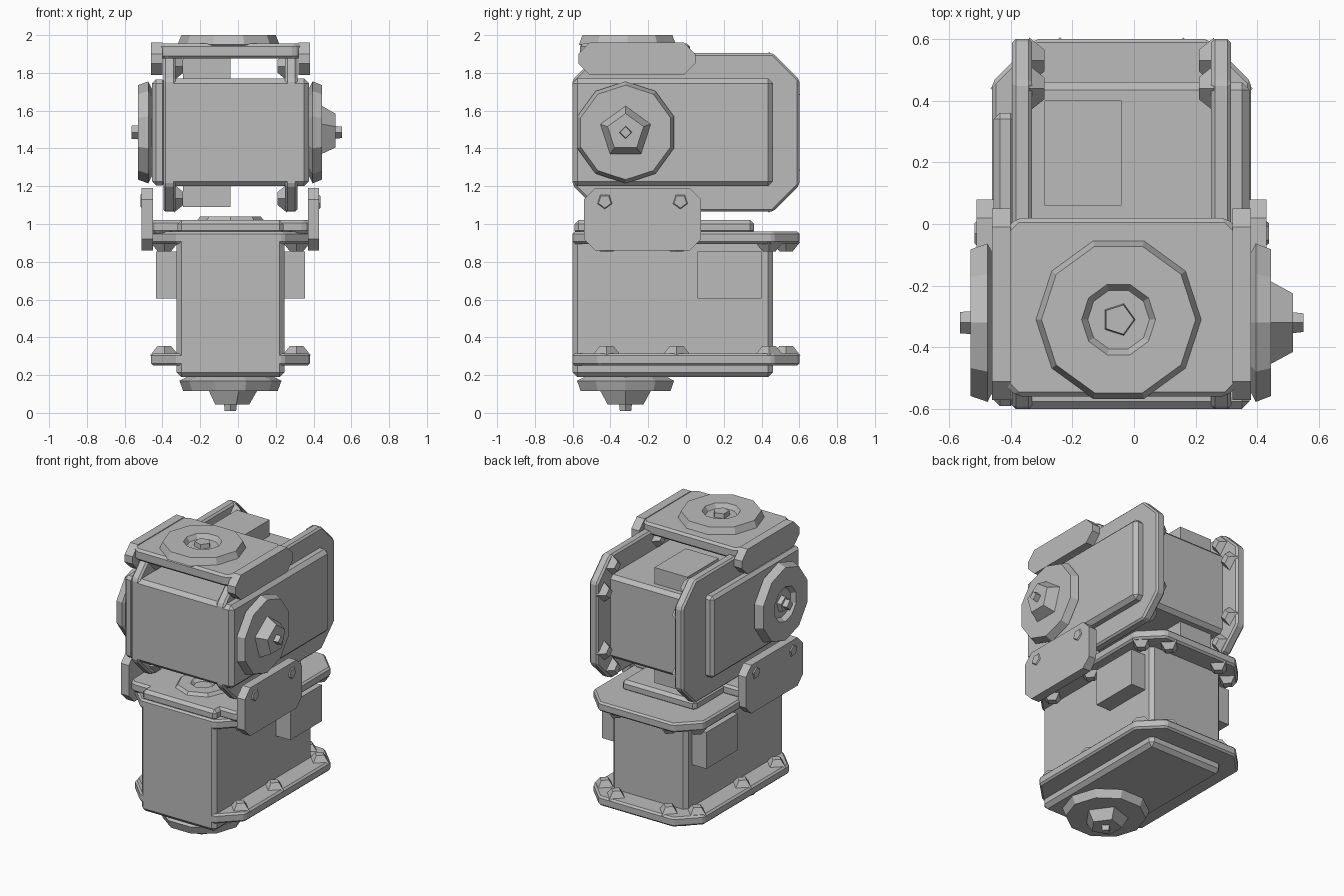
import bpy, bmesh, math
from mathutils import Matrix, Vector

if "Cube" in bpy.data.objects:
    bpy.data.objects.remove(bpy.data.objects["Cube"], do_unlink=True)

grey = bpy.data.materials.new("plain_grey")
grey.use_nodes = True
colour = (0.5, 0.5, 0.5, 1)
grey.diffuse_color = colour
grey.node_tree.nodes["Principled BSDF"].inputs["Base Color"].default_value = colour

CX = -0.04       # shared centre line of the assembly
SHAFT_Y = -0.32  # position of both output shafts


def finish(name, bm, matrix, bevel=0, segments=1):
    bmesh.ops.transform(bm, matrix=matrix, verts=bm.verts)
    bmesh.ops.recalc_face_normals(bm, faces=bm.faces)
    mesh = bpy.data.meshes.new(name)
    bm.to_mesh(mesh)
    bm.free()
    mesh.materials.append(grey)
    obj = bpy.data.objects.new(name, mesh)
    bpy.context.collection.objects.link(obj)
    if bevel:
        mod = obj.modifiers.new("edge_bevel", 'BEVEL')
        mod.width, mod.segments = bevel, segments
    return obj


def box(name, lo, hi, matrix=Matrix(), bevel=0):
    bm = bmesh.new()
    bmesh.ops.create_cube(bm, size=1)
    lo, hi = Vector(lo), Vector(hi)
    for v in bm.verts:
        v.co = (lo + hi) / 2 + Vector(a * b for a, b in zip(v.co, hi - lo))
    return finish(name, bm, matrix, bevel)


def slab(name, u, v, cut, lo, hi, matrix=Matrix(), bevel=0):
    """Rectangle with clipped corners, extruded along local z."""
    (u0, u1), (v0, v1) = u, v
    outline = [(u0 + cut, v0), (u1 - cut, v0), (u1, v0 + cut), (u1, v1 - cut),
               (u1 - cut, v1), (u0 + cut, v1), (u0, v1 - cut), (u0, v0 + cut)]
    bm = bmesh.new()
    face = bm.faces.new([bm.verts.new((a, b, lo)) for a, b in outline])
    top = bmesh.ops.extrude_face_region(bm, geom=[face])["geom"]
    moved = [g for g in top if isinstance(g, bmesh.types.BMVert)]
    bmesh.ops.translate(bm, vec=(0, 0, hi - lo), verts=moved)
    return finish(name, bm, matrix, bevel)


def lathe(name, profile, sides, matrix):
    """Faceted turned part around local z, from (radius, height) points."""
    bm = bmesh.new()
    rings = [[bm.verts.new((r * math.cos(i * math.tau / sides),
                            r * math.sin(i * math.tau / sides), h))
              for i in range(sides)] for r, h in profile]
    for a, b in zip(rings, rings[1:]):
        for i in range(sides):
            j = (i + 1) % sides
            bm.faces.new((a[i], a[j], b[j], b[i]))
    bm.faces.new(rings[0])
    bm.faces.new(rings[-1])
    return finish(name, bm, matrix)


def horn(name, matrix, thick, hub):
    """Ten-sided disc; the hub is a stepped shaft or a recessed socket."""
    profile = [(0.23, 0), (0.27, 0.02), (0.25, thick)]
    if not hub:
        profile += [(0.12, thick), (0.1, thick - 0.03)]
    lathe(name, profile, 10, matrix)
    if hub:
        lathe(name + "_hub", [(0.14, thick), (0.1, thick + 0.07)], 5, matrix)
        lathe(name + "_shaft_tip", [(0.035, thick + 0.06), (0.03, thick + 0.105)], 4, matrix)
    else:
        lathe(name + "_shaft_end", [(0.06, 0), (0.05, thick)], 5, matrix)


def servo(prefix, matrix):
    """Motor unit: local x is width, y is length, z runs along the shaft."""
    box(prefix + "_case", (-0.285, -0.6, -0.415), (0.285, 0.46, 0.355), matrix, 0.025)
    box(prefix + "_end_cover", (-0.28, -0.59, 0.34), (0.28, 0.36, 0.415), matrix, 0.02)
    box(prefix + "_connector", (-0.395, 0.06, 0), (0.395, 0.4, 0.25), matrix)
    for s, end in ((-1, "drive"), (1, "idle")):
        lo, hi = sorted((s * 0.29, s * 0.355))
        slab(f"{prefix}_{end}_flange", (-0.42, 0.42), (-0.6, 0.6), 0.14, lo, hi, matrix, 0.012)
        # faceted screw bosses on the inner side of each flange
        spots = [(k * 0.35, y) for k in (-1, 1) for y in (-0.42, -0.05, 0.44)]
        spots += [(k * 0.2, 0.53) for k in (-1, 1)]
        for n, (x, y) in enumerate(spots):
            place = matrix @ Matrix.Translation((x, y, s * 0.3)) @ Matrix.Diagonal((1, 1, -s, 1))
            lathe(f"{prefix}_{end}_boss_{n}", [(0.075, 0), (0.035, 0.05)], 4, place)


# two identical motor units, the upper one lying on its side
lower = Matrix.Translation((CX, 0, 0.605))
upper = Matrix.Translation((CX, 0, 1.485)) @ Matrix.Rotation(-math.pi / 2, 4, 'Y')
servo("lower_motor", lower)
servo("upper_motor", upper)

# output horns, all centred on the shaft position
flip = Matrix.Rotation(math.pi, 4, 'X')
at_shaft = Matrix.Translation((0, SHAFT_Y, 0))
horn("base_horn", lower @ at_shaft @ Matrix.Translation((0, 0, -0.415)) @ flip, 0.075, True)
horn("left_horn", upper @ at_shaft @ Matrix.Translation((0, 0, -0.415)) @ flip, 0.07, True)
horn("right_horn", upper @ at_shaft @ Matrix.Translation((0, 0, 0.415)), 0.075, False)
lathe("right_shaft_tip", [(0.04, 0.4), (0.035, 0.525)], 4, upper @ at_shaft)
horn("top_horn", Matrix.Translation((CX - 0.01, SHAFT_Y + 0.01, 1.93)), 0.07, False)


# U-shaped brackets above and below the upper motor
# side plates lie in the y-z plane: local x -> y, local y -> z, local z -> x
side_plane = Matrix(((0, 0, 1, CX), (1, 0, 0, 0), (0, 1, 0, 0), (0, 0, 0, 1)))


def bracket(prefix, y, z, half, thick, plate_z):
    for s, side in ((-1, "right"), (1, "left")):
        lo, hi = sorted((s * half, s * (half - thick)))
        slab(f"{prefix}_{side}_arm", y, z, 0.06, lo, hi, side_plane)
    inner = half - thick / 2
    slab(prefix + "_plate", (CX - inner, CX + inner), (y[0] + 0.01, y[1] - 0.03), 0.05,
         plate_z[0], plate_z[1], Matrix(), 0.015)


bracket("top_bracket", (-0.57, 0.05), (1.79, 1.96), 0.42, 0.06, (1.875, 1.955))
bracket("middle_bracket", (-0.54, 0.08), (0.86, 1.19), 0.47, 0.06, (0.95, 1.02))
lathe("middle_bracket_hub", [(0.2, 0.99), (0.16, 1.04), (0.08, 1.04), (0.06, 1.02)], 8,
      Matrix.Translation((CX, SHAFT_Y, 0)))

# screw heads near the upper corners of the middle bracket arms
for s, side in ((-1, "right"), (1, "left")):
    for y in (-0.43, -0.03):
        turn = Matrix.Translation((CX + s * 0.465, y, 1.12)) @ Matrix.Rotation(s * math.pi / 2, 4, 'Y')
        lathe(f"middle_bracket_{side}_screw", [(0.045, 0), (0.035, 0.012)], 5, turn)
